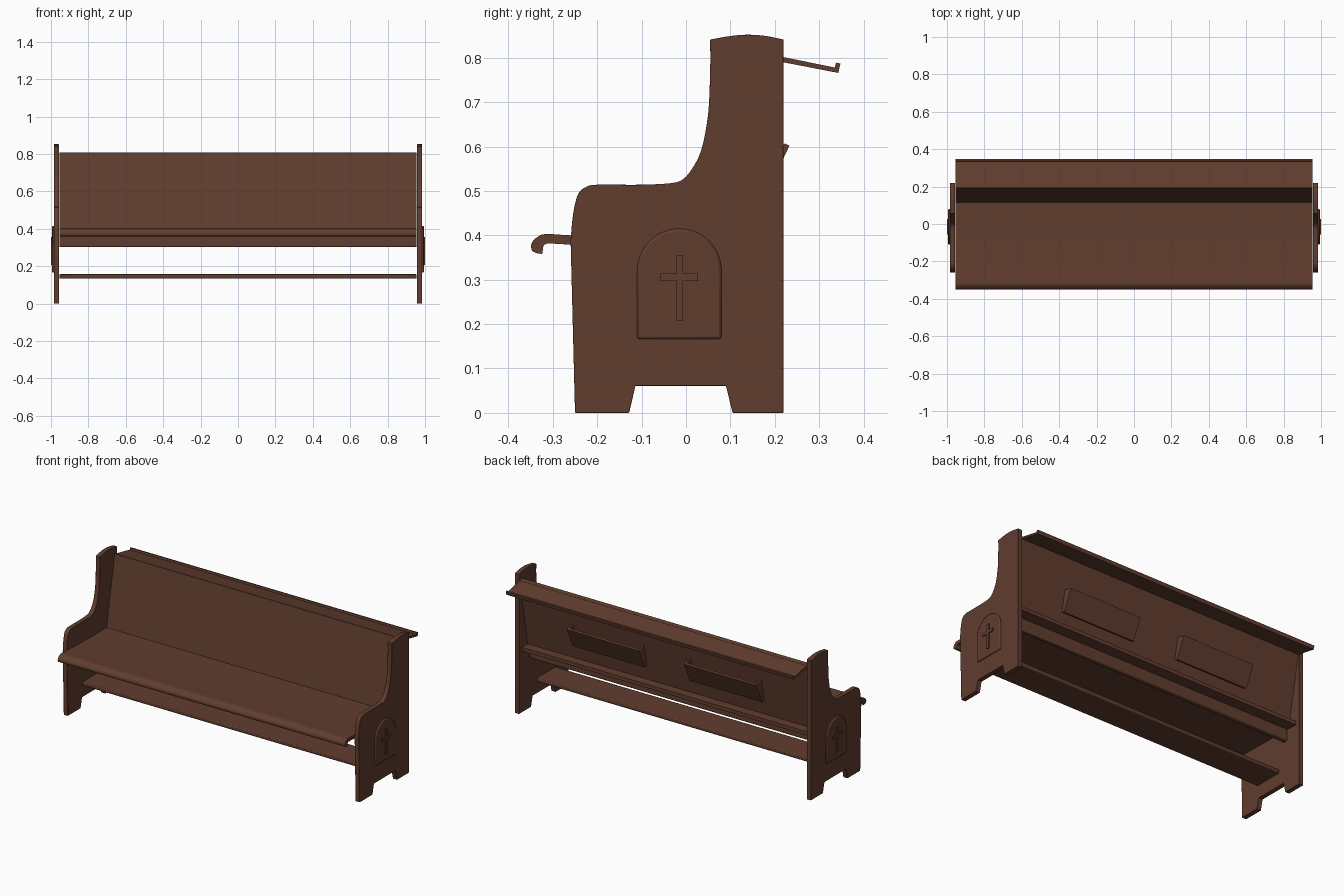
import bpy, bmesh, math
from mathutils import Vector

if "Cube" in bpy.data.objects:
    bpy.data.objects.remove(bpy.data.objects["Cube"])

wood = bpy.data.materials.new("brown_wood")
wood.diffuse_color = (0.12, 0.047, 0.028, 1)
wood.use_nodes = True
wood.node_tree.nodes["Principled BSDF"].inputs["Base Color"].default_value = wood.diffuse_color


def smooth(pts, n=5):
    """Catmull-Rom curve through the points."""
    p = [Vector(a) for a in pts]
    p = [2 * p[0] - p[1]] + p + [2 * p[-1] - p[-2]]
    out = []
    for i in range(1, len(p) - 2):
        a, b, c, d = p[i - 1:i + 3]
        for k in range(n):
            t = k / n
            out.append(tuple(0.5 * (2 * b + (c - a) * t + (2 * a - 5 * b + 4 * c - d) * t * t
                                    + (3 * b - a - 3 * c + d) * t ** 3)))
    return out + [tuple(p[-2])]


def extrude(name, prof, x0, x1, bevel=0.0):
    """Extrude a (y, z) profile from x0 to x1."""
    bm = bmesh.new()
    f = bm.faces.new([bm.verts.new((x0, y, z)) for y, z in prof])
    ext = bmesh.ops.extrude_face_region(bm, geom=[f])
    for v in ext["geom"]:
        if isinstance(v, bmesh.types.BMVert):
            v.co.x = x1
    bmesh.ops.recalc_face_normals(bm, faces=bm.faces)
    me = bpy.data.meshes.new(name)
    bm.to_mesh(me)
    bm.free()
    ob = bpy.data.objects.new(name, me)
    bpy.context.collection.objects.link(ob)
    me.materials.append(wood)
    if bevel:
        b = ob.modifiers.new("bevel", "BEVEL")
        b.width, b.segments, b.limit_method = bevel, 2, "ANGLE"
        b.angle_limit = math.radians(40)
    bpy.ops.object.select_all(action="DESELECT")
    ob.select_set(True)
    bpy.context.view_layer.objects.active = ob
    bpy.ops.object.shade_smooth_by_angle(angle=math.radians(35))
    return ob


def rect(y0, y1, z0, z1):
    return [(y0, z0), (y1, z0), (y1, z1), (y0, z1)]


# outlines of the end panel, the arched plaque and the cross
end = [(-.25, 0), (-.128, 0), (-.114, .061), (.09, .061), (.105, 0), (.22, 0)]
end += smooth([(.22, .841), (.18, .849), (.14, .852), (.1, .849), (.054, .841)], 3)
end += smooth([(.055, .80), (.052, .70), (.045, .64), (.033, .588), (.015, .552),
               (-.005, .528), (-.03, .518), (-.1, .514), (-.2, .514), (-.225, .509),
               (-.243, .493), (-.254, .45), (-.26, .39)], 4)


def arch(r, z0):
    a = [math.pi * i / 24 for i in range(25)]
    return [(-.015 - r, z0), (-.015 + r, z0)] + [
        (-.015 + r * math.cos(t), .32 + r * math.sin(t)) for t in a]


c, w, arm = -.015, .008, .042
cross = [(c - w, .207), (c + w, .207), (c + w, .297), (c + arm, .297), (c + arm, .314), (c + w, .314),
         (c + w, .356), (c - w, .356), (c - w, .314), (c - arm, .314), (c - arm, .297), (c - w, .297)]

for s, side in ((1, "right"), (-1, "left")):
    extrude(side + "_end_panel", end, s * .957, s * .985, .002)
    extrude(side + "_arch_plaque", arch(.095, .166), s * .98, s * .994, .006)
    extrude(side + "_cross", cross, s * .99, s * 1.0)

# seat with rolled front lip, running on behind the backrest
seat = smooth([(.195, .393), (-.1, .394), (-.26, .400), (-.315, .403), (-.335, .396),
               (-.348, .382), (-.347, .366), (-.338, .360)], 4)
seat += [(-.324, .358), (-.321, .377), (-.313, .382), (-.26, .379), (.195, .371)]
extrude("seat", seat, -.955, .955)

# leaning backrest
extrude("backrest", [(.113, .38), (.138, .38), (.217, .803), (.193, .808)], -.955, .955)

# book ledge with raised lip
extrude("book_ledge", [(.192, .795), (.337, .767), (.343, .766), (.348, .787), (.338, .789),
                       (.335, .778), (.192, .807)], -.955, .955)

# beam under the seat and low foot board
extrude("seat_beam", rect(.098, .126, .302, .378), -.955, .955, .006)
extrude("foot_board", rect(-.12, .06, .134, .157), -.955, .955, .005)

# two book pockets on the back
for s, side in ((1, "right"), (-1, "left")):
    a, b = s * .15, s * .63
    extrude(side + "_pocket_front", [(.155, .488), (.176, .48), (.233, .602), (.222, .607), (.168, .492)], a, b)
    wedge = [(.157, .488), (.174, .482), (.225, .603), (.176, .615)]
    extrude(side + "_pocket_inner_end", wedge, a, a + s * .01)
    extrude(side + "_pocket_outer_end", wedge, b - s * .01, b)
